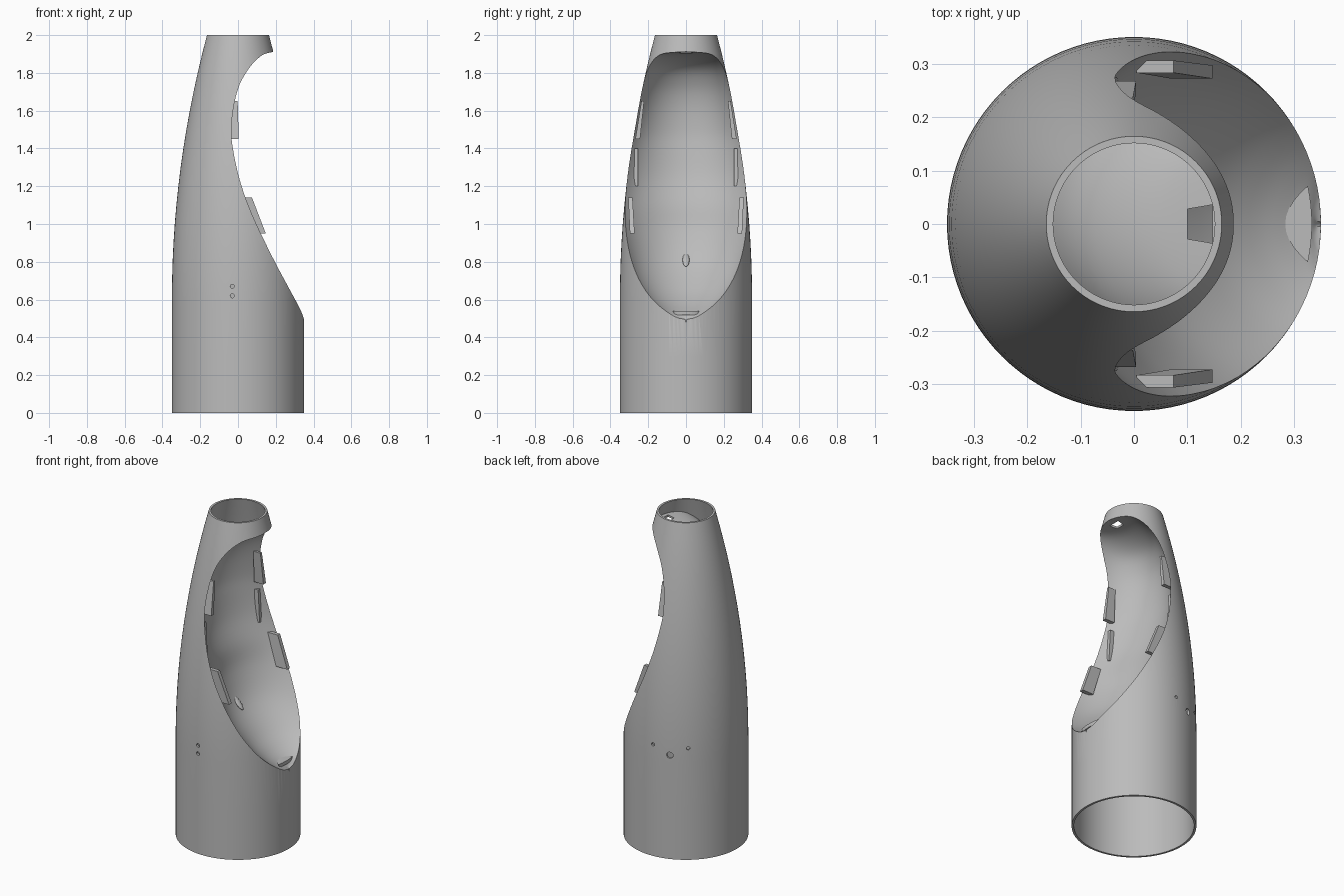
import bpy, bmesh, math
from mathutils import Matrix, Vector

if "Cube" in bpy.data.objects:
    bpy.data.objects.remove(bpy.data.objects["Cube"])

grey = bpy.data.materials.new("plain_grey")
grey.use_nodes = True
grey.diffuse_color = (0.5, 0.5, 0.5, 1)
grey.node_tree.nodes["Principled BSDF"].inputs["Base Color"].default_value = (0.5, 0.5, 0.5, 1)

WALL = 0.013


def radius(z):
    """Outer radius: straight tube below, long arc above."""
    return 0.35 - max(0, z - 0.6) ** 2 / 10.55


def finish(bm, name):
    bmesh.ops.recalc_face_normals(bm, faces=bm.faces)
    mesh = bpy.data.meshes.new(name)
    bm.to_mesh(mesh)
    bm.free()
    mesh.materials.append(grey)
    ob = bpy.data.objects.new(name, mesh)
    bpy.context.collection.objects.link(ob)
    return ob


def loft(name, *outlines):
    """Closed solid through a row of matching outlines."""
    bm = bmesh.new()
    rows = [[bm.verts.new(p) for p in outline] for outline in outlines]
    bm.faces.new(rows[0])
    bm.faces.new(rows[-1])
    for a, b in zip(rows, rows[1:]):
        for i in range(len(a)):
            j = (i + 1) % len(a)
            bm.faces.new((a[i], a[j], b[j], b[i]))
    return finish(bm, name)


def revolve(name, heights, inset):
    """Solid of revolution following the outer radius."""
    turns = [k * math.tau / 96 for k in range(96)]
    return loft(name, *[[((radius(z) - inset) * math.cos(a), (radius(z) - inset) * math.sin(a), z)
                         for a in turns] for z in heights])


def spline(points, steps=5):
    """Smooth curve through the points."""
    pts = [Vector(p) for p in points]
    pts = [2 * pts[0] - pts[1]] + pts + [2 * pts[-1] - pts[-2]]
    out = []
    for a, b, c, d in zip(pts, pts[1:], pts[2:], pts[3:]):
        for s in range(steps):
            t = s / steps
            out.append(0.5 * (2 * b + (c - a) * t + (2 * a - 5 * b + 4 * c - d) * t * t
                              + (3 * b - a - 3 * c + d) * t ** 3))
    return out + [pts[-2]]


def activate(ob):
    bpy.ops.object.select_all(action="DESELECT")
    ob.select_set(True)
    bpy.context.view_layer.objects.active = ob


def cut(ob, cutter):
    cutter.hide_render = True
    mod = ob.modifiers.new("cut", "BOOLEAN")
    mod.operation = "DIFFERENCE"
    mod.solver = "EXACT"
    mod.object = cutter
    activate(ob)
    bpy.ops.object.modifier_apply(modifier=mod.name)
    bpy.data.objects.remove(cutter)


# Scoop: rim x, height, and x of the deepest point
SCOOP = spline([(0.26, 1.93, 0.25), (0.19, 1.912, 0.182), (0.127, 1.893, 0.04),
                (0.063, 1.83, -0.08), (0.01, 1.74, -0.142), (-0.02, 1.634, -0.172),
                (-0.035, 1.5, -0.18), (-0.026, 1.395, -0.17), (0.005, 1.25, -0.145),
                (0.053, 1.103, -0.098), (0.116, 0.96, -0.065), (0.195, 0.8, 0.005),
                (0.27, 0.66, 0.125), (0.311, 0.584, 0.215), (0.333, 0.54, 0.283),
                (0.343, 0.515, 0.325), (0.355, 0.48, 0.35)])


def scoop(name, grow):
    """Bowl with round arcs as level sections, open toward +x."""
    outlines = []
    for rim, z, deep in SCOOP:
        w = math.sqrt(max(radius(z) ** 2 - rim ** 2, 1e-6)) + 1.4 * grow
        sag = max(rim - deep, 0.004) + grow
        big = (sag * sag + w * w) / (2 * sag)
        half = math.atan2(w, big - sag)
        level = z + (z - 1.2) * grow * 1.3
        arc = [(rim - sag + big * (1 - math.cos(a)), big * math.sin(a))
               for a in (half * (k / 16 - 1) for k in range(33))]
        flat = [(0.6, -0.6), (rim, -0.6)] + arc + [(rim, 0.6), (0.6, 0.6)]
        outlines.append([(x, y, level) for x, y in flat])
    return loft(name, *outlines)


# Tapered shell: hollow tube with the scoop set into its side
curve = [0.6 + 0.1 * i for i in range(1, 15)]
shell = revolve("outer_shell", [0, 0.3, 0.6] + curve, 0)
hollow = revolve("hollow_cutter", [-0.1, 0.3, 0.6] + curve + [2.1], WALL)
cut(hollow, scoop("scoop_backing", WALL))
cut(shell, hollow)
cut(shell, scoop("scoop_cutter", 0))

# Slot in the scoop's ceiling
slot = [(0.1, -0.028), (0.147, -0.036), (0.147, 0.036), (0.1, 0.028)]
cut(shell, loft("slot_cutter", [(x, y, 1.84) for x, y in slot],
                [(x, y, 1.97) for x, y in slot]))


# Small round holes: two in front, three behind
def hole(angle, z, r):
    d = Vector((math.cos(angle), math.sin(angle), 0))
    side = Vector((-d.y, d.x, 0))
    circle = [side * r * math.cos(k * math.tau / 16)
              + Vector((0, 0, z + r * math.sin(k * math.tau / 16))) for k in range(16)]
    cut(shell, loft("hole_cutter", [p + d * 0.32 for p in circle],
                    [p + d * 0.4 for p in circle]))


for degrees, z, r in ((265, 0.67, 0.011), (265, 0.62, 0.011), (93, 0.69, 0.01),
                      (110, 0.642, 0.019), (127, 0.69, 0.01)):
    hole(math.radians(degrees), z, r)

activate(shell)
bpy.ops.object.shade_smooth_by_angle(angle=math.radians(30))


# Mirrored pads inside the opening: each end is (z, x0, x1, y0, y1)
def pad(name, bottom, top):
    for label, s in (("left", 1), ("right", -1)):
        ends = [[(x0, s * y0, z), (x1, s * y0, z), (x1, s * y1, z), (x0, s * y1, z)]
                for z, x0, x1, y0, y1 in (bottom, top)]
        loft(f"{name}_{label}", *ends)


pad("upper_pad", (1.45, -0.06, 0.004, 0.243, 0.268), (1.65, -0.05, -0.002, 0.222, 0.236))
pad("middle_pad", (1.2, -0.065, -0.03, 0.254, 0.275), (1.4, -0.075, -0.04, 0.254, 0.273))
pad("lower_pad", (0.95, 0.07, 0.147, 0.272, 0.297), (1.14, 0.005, 0.074, 0.283, 0.306))

# Half-moon ledge at the bottom of the scoop
arc = [(0.333 * math.cos(a), 0.333 * math.sin(a))
       for a in (0.215 * (k / 4 - 1) for k in range(9))]
inner = [(0.283 + 0.043 * (y / 0.072) ** 2, y)
         for y in (0.07 * (1 - k / 5) for k in range(11))]
ledge = arc + inner
loft("bottom_ledge", [(max(x, 0.322), y * 0.8, 0.518) for x, y in ledge],
     [(x, y, 0.54) for x, y in ledge])

# Small oval button lying on the scoop's slope
bm = bmesh.new()
bmesh.ops.create_uvsphere(bm, u_segments=24, v_segments=12, radius=1)
bm.transform(Matrix.Translation((0.002, 0, 0.81)) @ Matrix.Rotation(math.radians(-42), 4, "Y")
             @ Matrix.Diagonal((0.01, 0.018, 0.048, 1)))
button = finish(bm, "oval_button")
activate(button)
bpy.ops.object.shade_smooth()
